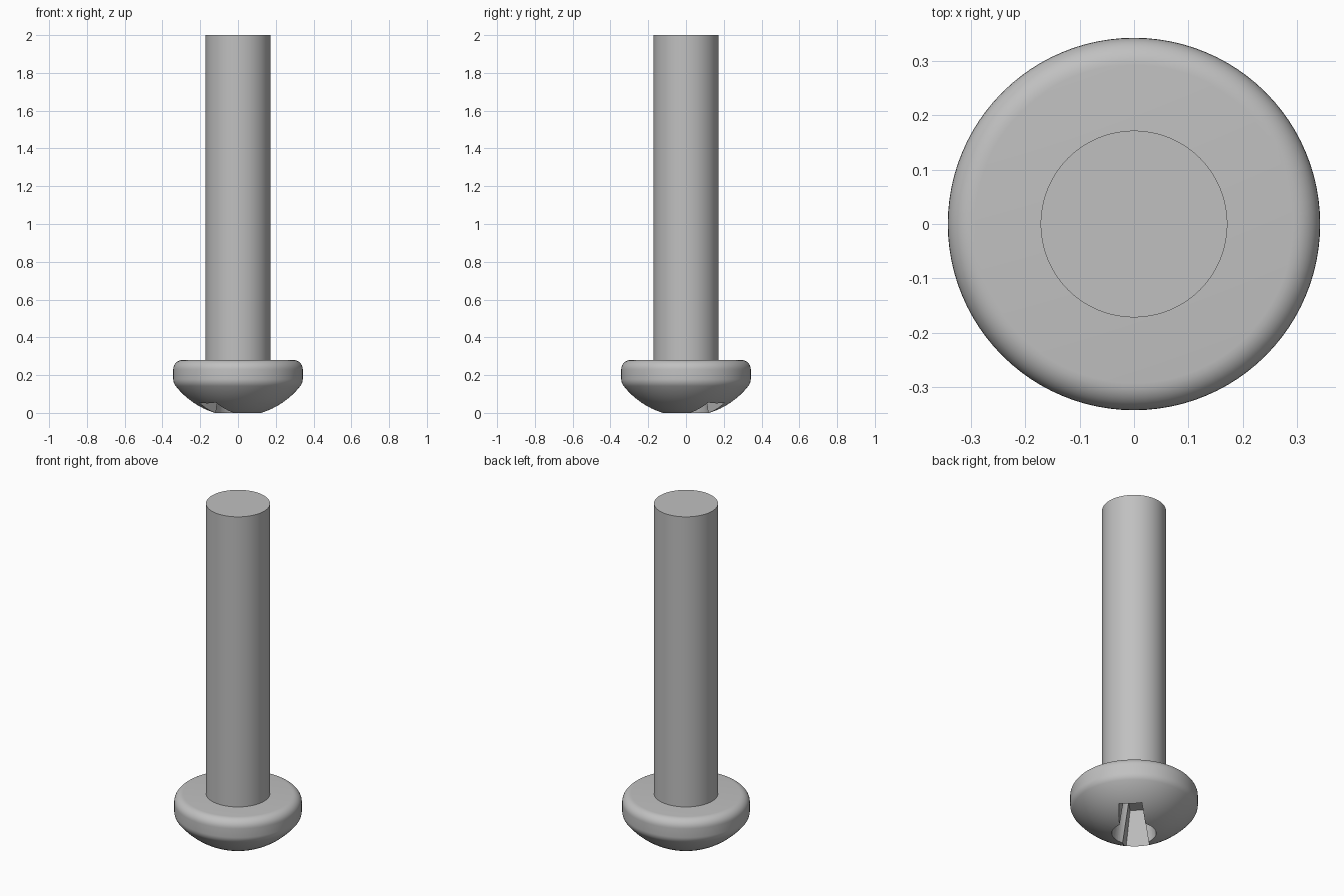
import bpy, bmesh, math
from mathutils import Matrix

cube = bpy.data.objects.get("Cube")
if cube:
    bpy.data.objects.remove(cube, do_unlink=True)

GREY = (0.53, 0.53, 0.53, 1)
steel = bpy.data.materials.new("grey_steel")
steel.use_nodes = True
steel.diffuse_color = GREY
steel.node_tree.nodes["Principled BSDF"].inputs["Base Color"].default_value = GREY


def make_object(name, bm):
    bmesh.ops.recalc_face_normals(bm, faces=bm.faces)
    mesh = bpy.data.meshes.new(name)
    bm.to_mesh(mesh)
    bm.free()
    mesh.materials.append(steel)
    obj = bpy.data.objects.new(name, mesh)
    bpy.context.collection.objects.link(obj)
    return obj


def lathe(name, profile, steps=96):
    """Revolve (radius, height) points around z."""
    bm = bmesh.new()
    verts = [bm.verts.new((r, 0, z)) for r, z in profile]
    edges = [bm.edges.new(pair) for pair in zip(verts, verts[1:])]
    bmesh.ops.spin(bm, geom=verts + edges, cent=(0, 0, 0), axis=(0, 0, 1),
                   angle=math.tau, steps=steps, use_duplicate=False)
    bmesh.ops.remove_doubles(bm, verts=bm.verts, dist=1e-5)
    return make_object(name, bm)


def arc(cx, cz, radius, start, end, count):
    """Profile points along an arc, angles in degrees."""
    angles = [math.radians(start + (end - start) * i / count) for i in range(count + 1)]
    return [(cx + radius * math.cos(a), cz + radius * math.sin(a)) for a in angles]


def select_only(obj):
    bpy.ops.object.select_all(action='DESELECT')
    obj.select_set(True)
    bpy.context.view_layer.objects.active = obj


# Pan head: shallow dome below, rounded shoulder, straight band, rounded top edge
RADIUS, TOP, DOME = 0.343, 0.28, 0.42
dome_centre = DOME - 0.018
fillet = 0.06
fillet_x = RADIUS - fillet
fillet_z = dome_centre - math.sqrt((DOME - fillet) ** 2 - fillet_x ** 2)
tangent = math.degrees(math.atan2(fillet_z - dome_centre, fillet_x))
profile = [(0, dome_centre - DOME)]
profile += arc(0, dome_centre, DOME, -90, tangent, 12)[1:]
profile += arc(fillet_x, fillet_z, fillet, tangent, 0, 6)[1:]
profile += arc(RADIUS - 0.05, TOP - 0.05, 0.05, 0, 90, 8)
profile += [(0, TOP)]
head = lathe("screw_head", profile)

# Cross recess cutters: two tapered bars and a tapered centre hole
LOW, FLOOR = -0.05, 0.24
cutters = [lathe("centre_cutter", [(0, LOW), (0.125, LOW), (0.09, FLOOR - 0.001),
                                   (0, FLOOR - 0.001)], 48)]
for angle in (45, 135):
    bm = bmesh.new()
    bmesh.ops.create_cube(bm, size=2)
    for v in bm.verts:
        length, width, z = (0.17, 0.036, FLOOR) if v.co.z > 0 else (0.262, 0.077, LOW)
        v.co = (v.co.x * length, v.co.y * width, z)
    bm.transform(Matrix.Rotation(math.radians(angle), 4, 'Z'))
    cutters.append(make_object("slot_cutter", bm))

for cutter in cutters:
    cutter.hide_render = True
    select_only(head)
    mod = head.modifiers.new("recess", 'BOOLEAN')
    mod.operation = 'DIFFERENCE'
    mod.solver = 'EXACT'
    mod.object = cutter
    bpy.ops.object.modifier_apply(modifier=mod.name)
    bpy.data.objects.remove(cutter, do_unlink=True)

# Plain cylindrical shank
shank = lathe("shank", [(0, 0.27), (0.172, 0.27), (0.172, 2), (0, 2)])

for obj in (head, shank):
    select_only(obj)
    bpy.ops.object.shade_smooth_by_angle(angle=math.radians(30))
